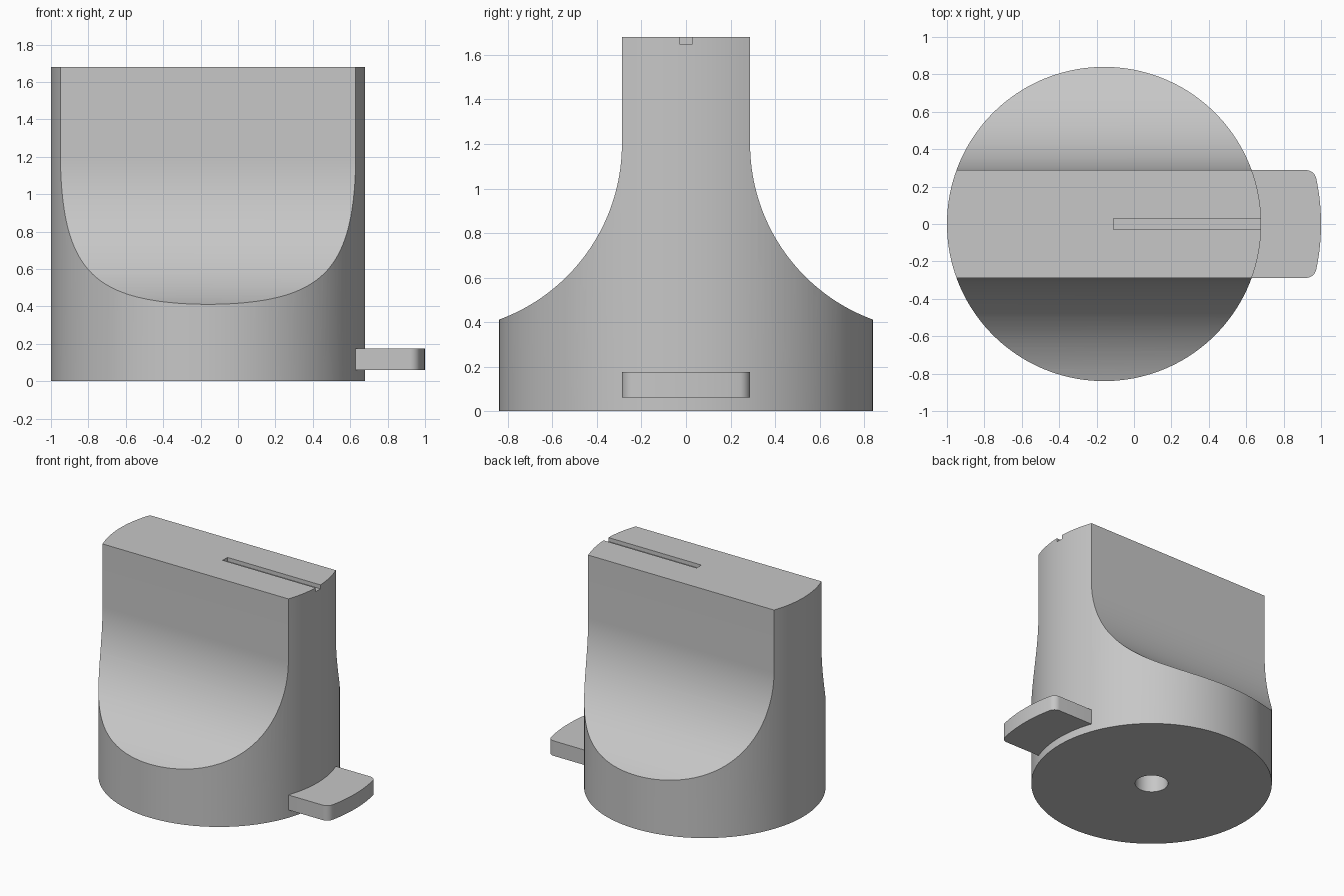
import bpy, bmesh
from math import sin, cos, pi, asin, sqrt

if "Cube" in bpy.data.objects:
    bpy.data.objects.remove(bpy.data.objects["Cube"], do_unlink=True)

CX, R, H = -0.16, 0.84, 1.68      # body axis, radius, height
GRIP = 0.288                      # half thickness of the grip
ARC_Z = 1.2                       # height where the concave flanks begin

grey = bpy.data.materials.new("light grey")
grey.use_nodes = True
colour = (0.57, 0.57, 0.57, 1)
grey.diffuse_color = colour
grey.node_tree.nodes["Principled BSDF"].inputs["Base Color"].default_value = colour


def prism(name, outline, offset):
    """Closed solid from an outline of 3D points pushed along an offset."""
    bm = bmesh.new()
    face = bm.faces.new([bm.verts.new(p) for p in outline])
    result = bmesh.ops.extrude_face_region(bm, geom=[face])
    moved = [g for g in result["geom"] if isinstance(g, bmesh.types.BMVert)]
    bmesh.ops.translate(bm, verts=moved, vec=offset)
    bmesh.ops.recalc_face_normals(bm, faces=bm.faces)
    mesh = bpy.data.meshes.new(name)
    bm.to_mesh(mesh)
    bm.free()
    mesh.materials.append(grey)
    obj = bpy.data.objects.new(name, mesh)
    bpy.context.collection.objects.link(obj)
    return obj


def circle(x, r, z, n):
    return [(x + r * cos(2 * pi * i / n), r * sin(2 * pi * i / n), z) for i in range(n)]


def activate(obj):
    bpy.ops.object.select_all(action="DESELECT")
    obj.select_set(True)
    bpy.context.view_layer.objects.active = obj


def cut(obj, cutter, operation="DIFFERENCE"):
    activate(obj)
    mod = obj.modifiers.new("cut", "BOOLEAN")
    mod.operation, mod.object, mod.solver = operation, cutter, "EXACT"
    bpy.ops.object.modifier_apply(modifier=mod.name)
    bpy.data.objects.remove(cutter, do_unlink=True)


def smooth(obj):
    activate(obj)
    bpy.ops.object.shade_smooth_by_angle(angle=pi / 6)


# Knob body: round drum pinched into a flat grip by two concave flanks
body = prism("knob_body", circle(CX, R, 0, 160), (0, 0, H))
flank = [(GRIP, H + 0.2)]
steps = 40
for i in range(steps + 1):
    a = 1.3 * i / steps
    flank.append((GRIP + R * (1 - cos(a)), ARC_Z - R * sin(a)))
flank += [(flank[-1][0], -0.2)]
profile = flank + [(-y, z) for y, z in reversed(flank)]
cut(body, prism("flank_cutter", [(-1.5, y, z) for y, z in profile], (3, 0, 0)), "INTERSECT")

# Pointer slot in the top, open at the right-hand rim
slot = [(-0.11, -0.029), (0.9, -0.029), (0.9, 0.029), (-0.11, 0.029)]
cut(body, prism("slot_cutter", [(x, y, H - 0.03) for x, y in slot], (0, 0, 0.2)))

# Shaft hole in the base
cut(body, prism("hole_cutter", circle(CX, 0.115, -0.1, 48), (0, 0, 0.9)))
smooth(body)

# Stop tab: curved outer end with rounded corners
END, FILLET = 1.0 - CX, 0.055
corner_y = GRIP - FILLET
corner_x = CX + sqrt((END - FILLET) ** 2 - corner_y ** 2)
sweep = asin(corner_y / (END - FILLET))
half = [(CX + END * cos(sweep * i / 10), END * sin(sweep * i / 10)) for i in range(11)]
for i in range(1, 9):
    a = sweep + (pi / 2 - sweep) * i / 8
    half.append((corner_x + FILLET * cos(a), corner_y + FILLET * sin(a)))
half.append((0.6, GRIP))
outline = [(x, -y) for x, y in reversed(half[1:])] + half
tab = prism("stop_tab", [(x, y, 0.06) for x, y in outline], (0, 0, 0.115))
smooth(tab)
